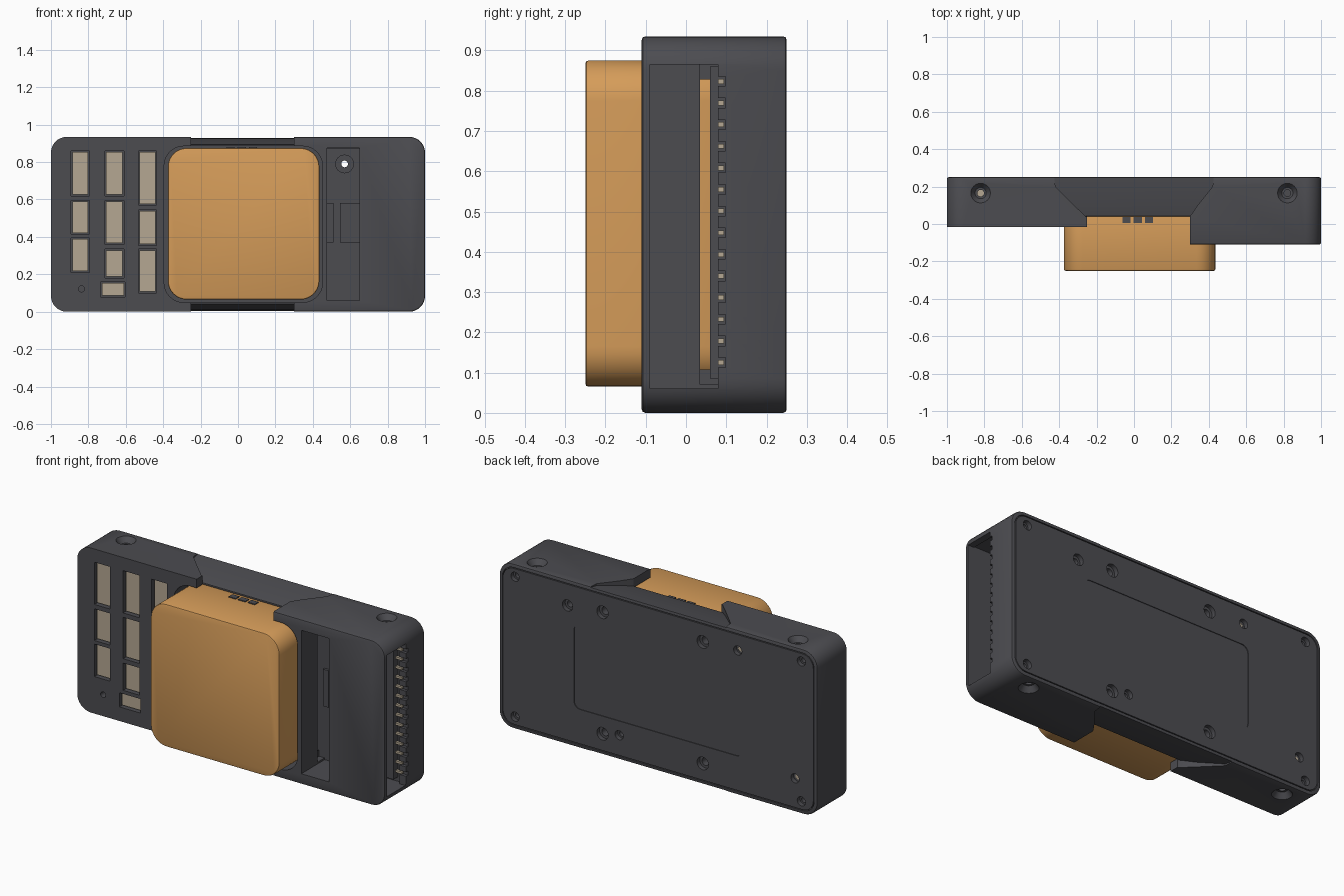
import bpy, bmesh, math
from mathutils import Matrix, Vector

cube = bpy.data.objects.get("Cube")
if cube:
    bpy.data.objects.remove(cube, do_unlink=True)

H = 0.935


def material(name, rgb):
    m = bpy.data.materials.new(name)
    m.use_nodes = True
    m.diffuse_color = (*rgb, 1)
    m.node_tree.nodes["Principled BSDF"].inputs["Base Color"].default_value = (*rgb, 1)
    return m


DARK = material("dark_grey", (0.072, 0.072, 0.081))
ORANGE = material("orange", (0.66, 0.33, 0.1))
PALE = material("pale_beige", (0.46, 0.39, 0.29))


def finish(name, bm, mat):
    bmesh.ops.recalc_face_normals(bm, faces=bm.faces)
    mesh = bpy.data.meshes.new(name)
    bm.to_mesh(mesh)
    bm.free()
    mesh.materials.append(mat)
    ob = bpy.data.objects.new(name, mesh)
    bpy.context.collection.objects.link(ob)
    return ob


def bake(ob):
    """Apply all modifiers."""
    dg = bpy.context.evaluated_depsgraph_get()
    mesh = bpy.data.meshes.new_from_object(ob.evaluated_get(dg))
    ob.modifiers.clear()
    ob.data = mesh


def box(name, x, y, z, mat=DARK, r=0, bevel=0):
    """Prism along y over the x, y and z ranges, with corner radius r."""
    bm = bmesh.new()
    pts = []
    steps = 8 if r else 0
    corners = [(x[1], z[1], 0), (x[0], z[1], 1), (x[0], z[0], 2), (x[1], z[0], 3)]
    for cx, cz, q in corners:
        sx, sz = (-1 if q in (0, 3) else 1), (-1 if q < 2 else 1)
        for i in range(steps + 1):
            a = math.pi / 2 * (q + i / max(steps, 1))
            dx, dz = (r * math.cos(a), r * math.sin(a)) if r else (0, 0)
            pts.append((cx + sx * r + dx, cz + sz * r + dz))
    face = bm.faces.new([bm.verts.new((px, y[0], pz)) for px, pz in pts])
    out = bmesh.ops.extrude_face_region(bm, geom=[face])
    moved = [v for v in out["geom"] if isinstance(v, bmesh.types.BMVert)]
    bmesh.ops.translate(bm, verts=moved, vec=(0, y[1] - y[0], 0))
    ob = finish(name, bm, mat)
    if bevel:
        mod = ob.modifiers.new("edge", 'BEVEL')
        mod.width, mod.segments, mod.limit_method = bevel, 2, 'ANGLE'
        mod.angle_limit = math.radians(40)
        bake(ob)
    return ob


def rod(name, start, end, r1, r2=None, mat=DARK):
    """Cylinder or cone between two points."""
    a, b = Vector(start), Vector(end)
    bm = bmesh.new()
    turn = (b - a).to_track_quat('Z', 'Y').to_matrix().to_4x4()
    bmesh.ops.create_cone(bm, cap_ends=True, segments=24, radius1=r1,
                          radius2=r1 if r2 is None else r2, depth=(b - a).length,
                          matrix=Matrix.Translation((a + b) / 2) @ turn)
    return finish(name, bm, mat)


def cut(target, *cutters):
    for c in cutters:
        c.hide_render = True
        mod = target.modifiers.new("cut", 'BOOLEAN')
        mod.operation, mod.solver, mod.object = 'DIFFERENCE', 'EXACT', c
        bake(target)
        bpy.data.objects.remove(c, do_unlink=True)


def scoop(flip):
    """Flared dip in the long edge, narrowing toward the front."""
    bm = bmesh.new()
    rows = [(0.27, 0.932, -0.43, 0.43), (0.2, 0.925, -0.42, 0.42),
            (0.1, 0.908, -0.32, 0.34), (0.042, 0.893, -0.26, 0.3),
            (0.038, 0.86, -0.25, 0.3), (-0.3, 0.86, -0.25, 0.3)]
    rings = []
    for y, z, x0, x1 in rows:
        loop = [(x0, z), (x1, z), (x1, 1.1), (x0, 1.1)]
        rings.append([bm.verts.new((x, y, H - h if flip else h)) for x, h in loop])
    for a, b in zip(rings, rings[1:]):
        for i in range(4):
            j = (i + 1) % 4
            bm.faces.new((a[i], a[j], b[j], b[i]))
    bm.faces.new(rings[0])
    bm.faces.new(rings[-1])
    return finish("scoop_cutter", bm, DARK)


# Shell: thick right block, thinner left block, central pocket, scooped edges
shell = box("shell", (-1, 1), (-0.11, 0.25), (0, H), r=0.085, bevel=0.009)
cut(shell,
    box("c", (-1.2, 0.02), (-0.3, -0.015), (-0.2, 1.2)),
    box("c", (-0.395, 0.452), (-0.3, 0.1), (0.05, 0.885), r=0.105),
    scoop(False), scoop(True),
    box("c", (0.475, 0.96), (-0.09, 0.1), (0.06, 0.87)),
    box("c", (0.475, 0.65), (-0.2, 0.0), (0.06, 0.875)),
    box("c", (0.9, 1.1), (-0.09, 0.08), (0.06, 0.865)),
    box("c", (0.44, 0.5), (0.035, 0.1), (0.07, 0.865)),
    box("c", (-0.98, 0.98), (0.235, 0.3), (0.02, H - 0.02), r=0.07))

# Back cover with a shallow recessed panel
cover = box("back_cover", (-0.975, 0.975), (0.235, 0.25), (0.025, H - 0.025), r=0.066)
cut(cover, box("c", (-0.53, 0.53), (0.246, 0.3), (0.22, 0.7), r=0.04))

# Floor details inside the right block
box("floor_pad", (0.545, 0.65), (0.085, 0.1), (0.37, 0.58))
box("floor_rail", (0.475, 0.51), (0.085, 0.1), (0.37, 0.58))
boss = rod("screw_boss", (0.57, 0.08, 0.79), (0.57, 0.101, 0.79), 0.05)

# Screw holes through the back
small = [(x, z) for x in (-0.9, 0.9) for z in (0.07, 0.865)] + [(0.245, 0.14)]
large = [(x, z) for x in (-0.28, 0.35) for z in (0.12, 0.81)]
inserts = [(-0.86, 0.19), (-0.5, 0.82)]
for part in (shell, cover):
    for x, z in small + large + inserts:
        r = 0.036 if (x, z) in large else 0.026
        cut(part, rod("c", (x, 0.3, z), (x, 0.225, z), r),
            rod("c", (x, 0.24, z), (x, 0.17, z), r * 0.6))
    cut(part, rod("c", (0.57, 0.3, 0.79), (0.57, 0.05, 0.79), 0.018),
        rod("c", (0.57, 0.3, 0.79), (0.57, 0.225, 0.79), 0.032))
cut(boss, rod("c", (0.57, 0, 0.79), (0.57, 0.2, 0.79), 0.018))
for x, z in inserts:
    rod("back_insert", (x, 0.215, z), (x, 0.224, z), 0.025, mat=PALE)

# Countersunk holes in the top and bottom edges
for x in (-0.82, 0.82):
    for z, d in ((H, 1), (0, -1)):
        cut(shell, rod("c", (x, 0.165, z + d * 0.01), (x, 0.165, z - d * 0.03), 0.06, 0.03),
            rod("c", (x, 0.165, z), (x, 0.165, z - d * 0.055), 0.018))
rod("edge_insert", (-0.82, 0.165, H - 0.056), (-0.82, 0.165, H - 0.045), 0.018, mat=PALE)

# Pale blocks set into windows of the left block
columns = [((-0.892, -0.795), [(0.62, 0.86), (0.415, 0.595), (0.21, 0.395)]),
           ((-0.712, -0.61), [(0.62, 0.86), (0.36, 0.595), (0.18, 0.335)]),
           ((-0.735, -0.603), [(0.08, 0.16)]),
           ((-0.533, -0.435), [(0.57, 0.86), (0.355, 0.545), (0.1, 0.335)])]
for x, spans in columns:
    for z in spans:
        cut(shell, box("c", x, (-0.1, 0.035), z))
        g = 0.007
        box("pale_block", (x[0] + g, x[1] - g), (0.0, 0.035), (z[0] + g, z[1] - g), PALE)
cut(shell, rod("c", (-0.837, -0.1, 0.122), (-0.837, 0.06, 0.122), 0.016))

# Terminal strip with notches and pins along the side opening
strip = box("terminal_strip", (0.69, 0.935), (0.06, 0.1), (0.085, 0.86))
for i in range(14):
    z = 0.125 + i * 0.0537
    cut(shell, box("c", (0.94, 1.1), (0.07, 0.098), (z - 0.012, z + 0.012)))
    box("terminal_pin", (0.93, 0.975), (0.079, 0.094), (z - 0.006, z + 0.006), PALE)

# Orange rounded block in the pocket, with small ports on its top
block = box("orange_block", (-0.375, 0.435), (-0.25, 0.1), (0.065, 0.875), ORANGE,
            r=0.1, bevel=0.008)
for x in (-0.04, 0.02, 0.08):
    box("port", (x - 0.022, x + 0.022), (0.005, 0.038), (0.87, 0.88))

# Smooth the rounded sides and keep hard edges
bpy.ops.object.select_all(action='DESELECT')
for ob in bpy.context.collection.objects:
    if ob.type == 'MESH':
        ob.select_set(True)
        bpy.context.view_layer.objects.active = ob
bpy.ops.object.shade_smooth_by_angle(angle=math.radians(30))
